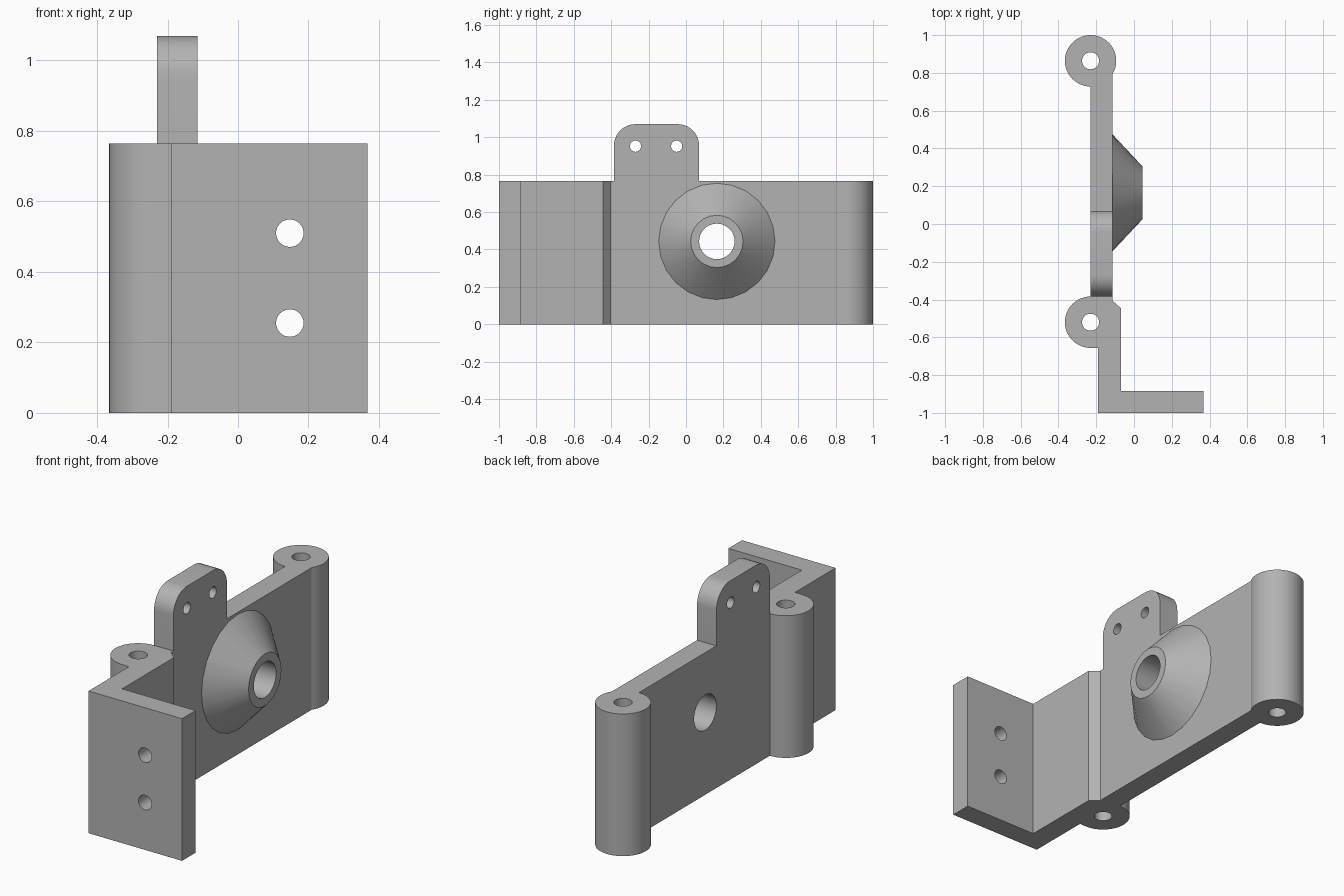
import bpy, bmesh, math
from mathutils import Matrix, Vector

cube = bpy.data.objects.get("Cube")
if cube:
    bpy.data.objects.remove(cube, do_unlink=True)

grey = bpy.data.materials.new("plain grey")
grey.use_nodes = True
grey.diffuse_color = (0.45, 0.45, 0.45, 1)
grey.node_tree.nodes["Principled BSDF"].inputs["Base Color"].default_value = (0.45, 0.45, 0.45, 1)

HEIGHT = 0.765
BOSS_R = 0.136
WALL_BACK, WALL_FRONT = -0.23, -0.115


def finish(name, bm):
    bmesh.ops.recalc_face_normals(bm, faces=bm.faces)
    mesh = bpy.data.meshes.new(name)
    bm.to_mesh(mesh)
    bm.free()
    mesh.materials.append(grey)
    obj = bpy.data.objects.new(name, mesh)
    bpy.context.collection.objects.link(obj)
    return obj


def prism(name, points, direction):
    bm = bmesh.new()
    face = bm.faces.new([bm.verts.new(p) for p in points])
    new = bmesh.ops.extrude_face_region(bm, geom=[face])["geom"]
    verts = [v for v in new if isinstance(v, bmesh.types.BMVert)]
    bmesh.ops.translate(bm, verts=verts, vec=direction)
    return finish(name, bm)


def round_part(name, start, end, r1, r2, segments=32):
    start, end = Vector(start), Vector(end)
    axis = end - start
    bm = bmesh.new()
    turn = axis.to_track_quat("Z", "Y").to_matrix().to_4x4()
    bmesh.ops.create_cone(bm, cap_ends=True, segments=segments, radius1=r1, radius2=r2,
                          depth=axis.length, matrix=Matrix.Translation((start + end) / 2) @ turn)
    return finish(name, bm)


def arc(cx, cy, r, a0, a1, steps):
    angles = [math.radians(a0 + (a1 - a0) * i / steps) for i in range(steps + 1)]
    return [(cx + r * math.cos(a), cy + r * math.sin(a)) for a in angles]


def combine(target, other, operation):
    mod = target.modifiers.new(operation.lower(), "BOOLEAN")
    mod.operation = operation
    mod.solver = "EXACT"
    mod.object = other
    bpy.context.view_layer.objects.active = target
    bpy.ops.object.modifier_apply(modifier=mod.name)
    bpy.data.objects.remove(other, do_unlink=True)


# Bracket body: foot, offset arm, wall and two hinge barrels in one outline
outline = [(-0.19, -1), (0.367, -1), (0.367, -0.885), (-0.07, -0.885),
           (-0.07, -0.445), (WALL_FRONT, -0.405)]
outline += arc(WALL_BACK, 0.864, BOSS_R, -32.3, 270, 40)
outline += arc(WALL_BACK, -0.52, BOSS_R, 90, 270, 24)
outline += [(-0.19, -0.656)]
bracket = prism("hinge_bracket", [(x, y, 0) for x, y in outline], (0, 0, HEIGHT))

# Upright tab with rounded top corners
tab = [(-0.385, 0.6), (0.07, 0.6)]
tab += arc(-0.045, 0.955, 0.115, 0, 90, 10) + arc(-0.27, 0.955, 0.115, 90, 180, 10)
combine(bracket, prism("tab", [(WALL_BACK, y, z) for y, z in tab],
                       (WALL_FRONT - WALL_BACK, 0, 0)), "UNION")

# Conical hub on the wall
hub_y, hub_z = 0.165, 0.443
combine(bracket, round_part("hub", (WALL_FRONT, hub_y, hub_z), (0.045, hub_y, hub_z),
                            0.311, 0.14, 24), "UNION")

# Holes: hub bore, hinge pins, tab holes, foot holes
holes = [((-0.4, hub_y, hub_z), (0.2, hub_y, hub_z), 0.095)]
holes += [((WALL_BACK, y, -0.1), (WALL_BACK, y, 1), 0.045) for y in (0.864, -0.52)]
holes += [((-0.4, y, 0.952), (0, y, 0.952), 0.03) for y in (-0.27, -0.05)]
holes += [((0.147, -1.1, z), (0.147, -0.8, z), 0.039) for z in (0.255, 0.51)]
for start, end, radius in holes:
    combine(bracket, round_part("hole", start, end, radius, radius), "DIFFERENCE")

# Smooth curved surfaces, crisp edges
bpy.ops.object.select_all(action="DESELECT")
bracket.select_set(True)
bpy.context.view_layer.objects.active = bracket
bpy.ops.object.shade_smooth_by_angle(angle=math.radians(25))
